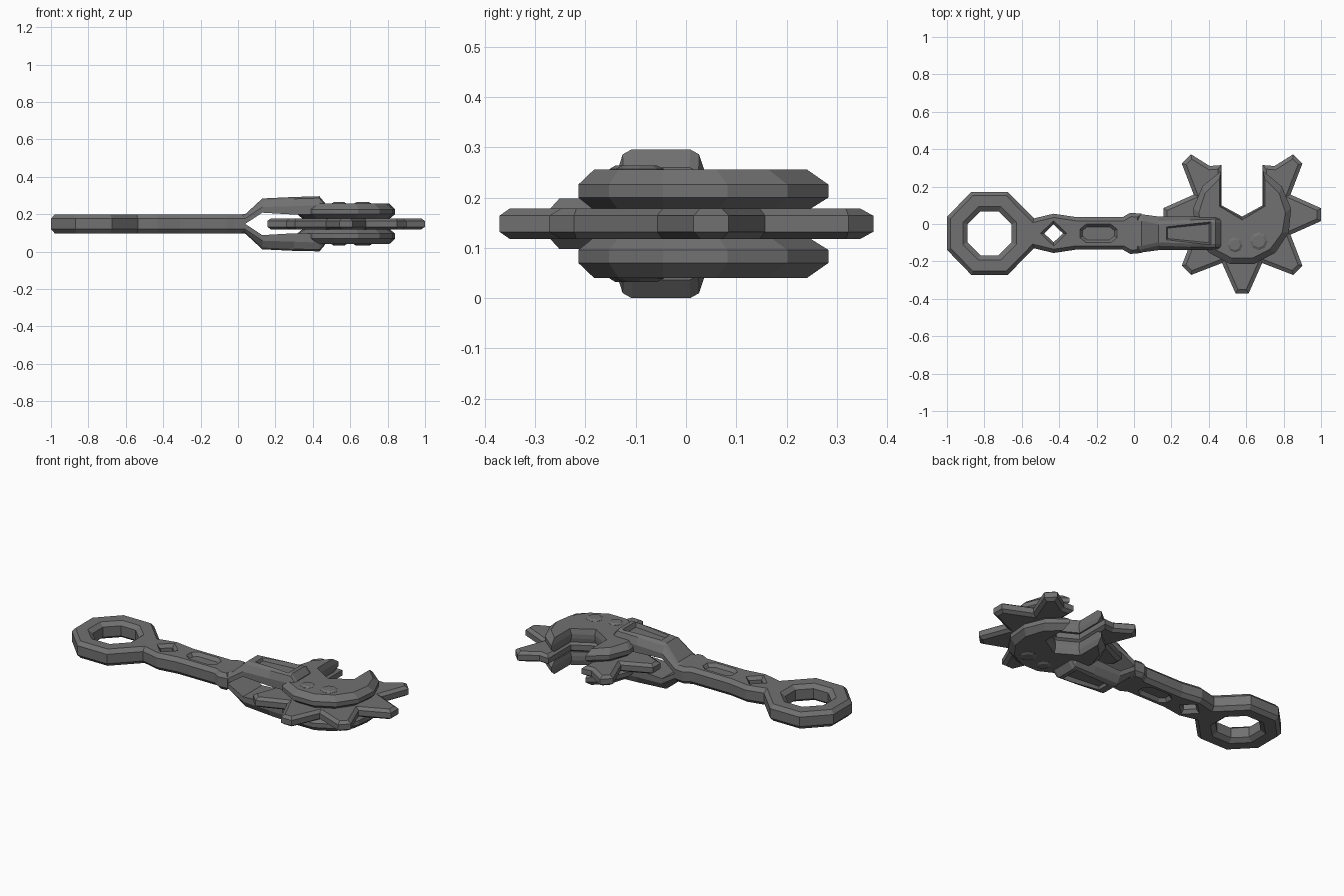
import bpy, bmesh, math
from mathutils import Vector

if "Cube" in bpy.data.objects:
    bpy.data.objects.remove(bpy.data.objects["Cube"])

ZC = 0.148      # mid plane height; all parts are symmetric about it
HY = -0.05      # handle centre line

steel = bpy.data.materials.new("dark_steel")
steel.diffuse_color = (0.165, 0.165, 0.165, 1)
steel.use_nodes = True
steel.node_tree.nodes["Principled BSDF"].inputs["Base Color"].default_value = steel.diffuse_color


def inset(pts, d):
    """Mitred inward offset of a counter-clockwise outline."""
    out = []
    for i, p in enumerate(pts):
        p = Vector(p)
        a = (p - Vector(pts[i - 1])).normalized()
        b = (Vector(pts[(i + 1) % len(pts)]) - p).normalized()
        n1, n2 = Vector((-a.y, a.x)), Vector((-b.y, b.x))
        out.append(tuple(p + (n1 + n2) * d / (1 + n1.dot(n2))))
    return out


def loft(name, rings):
    """Solid through a list of equal-length rings of 3D points."""
    bm = bmesh.new()
    vs = [[bm.verts.new(p) for p in r] for r in rings]
    n = len(vs[0])
    for lo, hi in zip(vs, vs[1:]):
        for i in range(n):
            j = (i + 1) % n
            bm.faces.new((lo[i], lo[j], hi[j], hi[i]))
    bm.faces.new(vs[0][::-1])
    bm.faces.new(vs[-1])
    bmesh.ops.recalc_face_normals(bm, faces=bm.faces)
    me = bpy.data.meshes.new(name)
    bm.to_mesh(me)
    bm.free()
    me.materials.append(steel)
    ob = bpy.data.objects.new(name, me)
    ob.location.z = ZC
    bpy.context.collection.objects.link(ob)
    return ob


def prism(name, levels):
    return loft(name, [[(x, y, z) for x, y in o] for z, o in levels])


def plate(name, o, h, c, ch):
    return prism(name, [(-h, inset(o, c)), (-h + ch, o), (h - ch, o), (h, inset(o, c))])


def apply(ob, kind, **props):
    m = ob.modifiers.new(kind, kind)
    for k, v in props.items():
        setattr(m, k, v)
    bpy.context.view_layer.objects.active = ob
    bpy.ops.object.modifier_apply(modifier=m.name)


def cut(ob, cutter):
    cutter.hide_render = True
    bpy.context.view_layer.update()
    apply(ob, 'BOOLEAN', object=cutter, operation='DIFFERENCE', solver='EXACT')
    bpy.data.objects.remove(cutter)


def mirror_z(ob):
    apply(ob, 'MIRROR', use_axis=(False, False, True), use_mirror_merge=False)


def ngon(cx, cy, r, n, rot=0.0):
    return [(cx + r * math.cos(rot + math.tau * i / n),
             cy + r * math.sin(rot + math.tau * i / n)) for i in range(n)]


# Handle: octagonal ring end plus waisted shaft
half = [(-1, .088), (-.87, .222), (-.675, .222), (-.535, .08), (-.43, .105),
        (-.31, .087), (-.06, .087), (-.02, .11), (.04, .105)]
outline = [(x, HY - d) for x, d in half] + [(x, HY + d) for x, d in reversed(half)]
handle = plate("handle", outline, .05, .02, .022)


def through(o, flare):
    return prism("cutter", [(-.07, inset(o, -2 * flare)), (-.03, o), (.03, o),
                            (.07, inset(o, -2 * flare))])


cut(handle, through(ngon(-.772, HY, .127, 8, math.pi / 8), .026))
cut(handle, through([(-.48, HY), (-.43, HY - .048), (-.38, HY), (-.43, HY + .048)], .014))
slot = [(-.25, -.085), (-.13, -.085), (-.105, -.065), (-.105, -.035),
        (-.13, -.015), (-.25, -.015), (-.275, -.035), (-.275, -.065)]
for s in (1, -1):
    cut(handle, prism("cutter", [(s * .03, slot), (s * .07, inset(slot, -.03))]))

# Forked prongs gripping the head: x, inner z, shoulder z, top z, half widths
stations = [(0, 0, .03, .049, .103, .085), (.04, .001, .03, .053, .102, .085),
            (.13, .06, .09, .136, .09, .066), (.3, .05, .095, .144, .09, .072),
            (.435, .05, .1, .148, .088, .076), (.465, .05, .09, .112, .084, .075)]
prong = loft("fork_prongs", [[(x, HY + w, z) for w, z in
             ((-wb, zi), (wb, zi), (wb, zm), (wt, zt - .01), (wt - .018, zt),
              (.018 - wt, zt), (-wt, zt - .01), (-wb, zm))]
             for x, zi, zm, zt, wb, wt in stations])
panel = [(.18, HY - .028), (.4, HY - .05), (.4, HY + .05), (.18, HY + .028)]
cut(prong, prism("cutter", [(.122, panel), (.17, inset(panel, -.02))]))
mirror_z(prong)

# Toothed centre disc with a V-bottomed mouth
CX, CY = .578, .05
gear = [(.468, .315), (.405, .31)]
for k in range(7):
    a = math.radians(135 + 45 * k)
    u, v = Vector((math.cos(a), math.sin(a))), Vector((-math.sin(a), math.cos(a)))
    for t in (-.035, .035):
        gear.append(tuple(Vector((CX, CY)) + u * .421 + v * t))
    if k < 6:
        b = a + math.pi / 8
        gear.append((CX + .28 * math.cos(b), CY + .28 * math.sin(b)))
gear += [(.751, .31), (.688, .315), (.688, .1), (.578, .04), (.468, .1)]
plate("toothed_disc", gear, .03, .02, .014)


# Jaw plates above and below the disc
def jaw(r, m, v):
    cy, n = .043, 11
    a0 = math.acos(-m / r)
    a1 = math.tau + math.acos(m / r)
    arc = [a0 + (a1 - a0) * i / n for i in range(n + 1)]
    return [(CX + r * math.cos(a), cy + r * math.sin(a)) for a in arc] + \
        [(CX + m, .095), (CX, v), (CX - m, .095)]


jaws = prism("jaw_plates", [(.029, jaw(.235, .118, .028)), (.052, jaw(.265, .112, .034)),
                            (.078, jaw(.265, .112, .034)), (.108, jaw(.232, .122, .022))])
mirror_z(jaws)

# Bolt heads
for i, (x, y, r) in enumerate(((.54, -.112, .04), (.667, -.092, .048))):
    bolt = prism("bolt_%d" % (i + 1), [(.09, ngon(x, y, r, 8)), (.109, ngon(x, y, r, 8)),
                                       (.116, ngon(x, y, r * .7, 8))])
    mirror_z(bolt)
